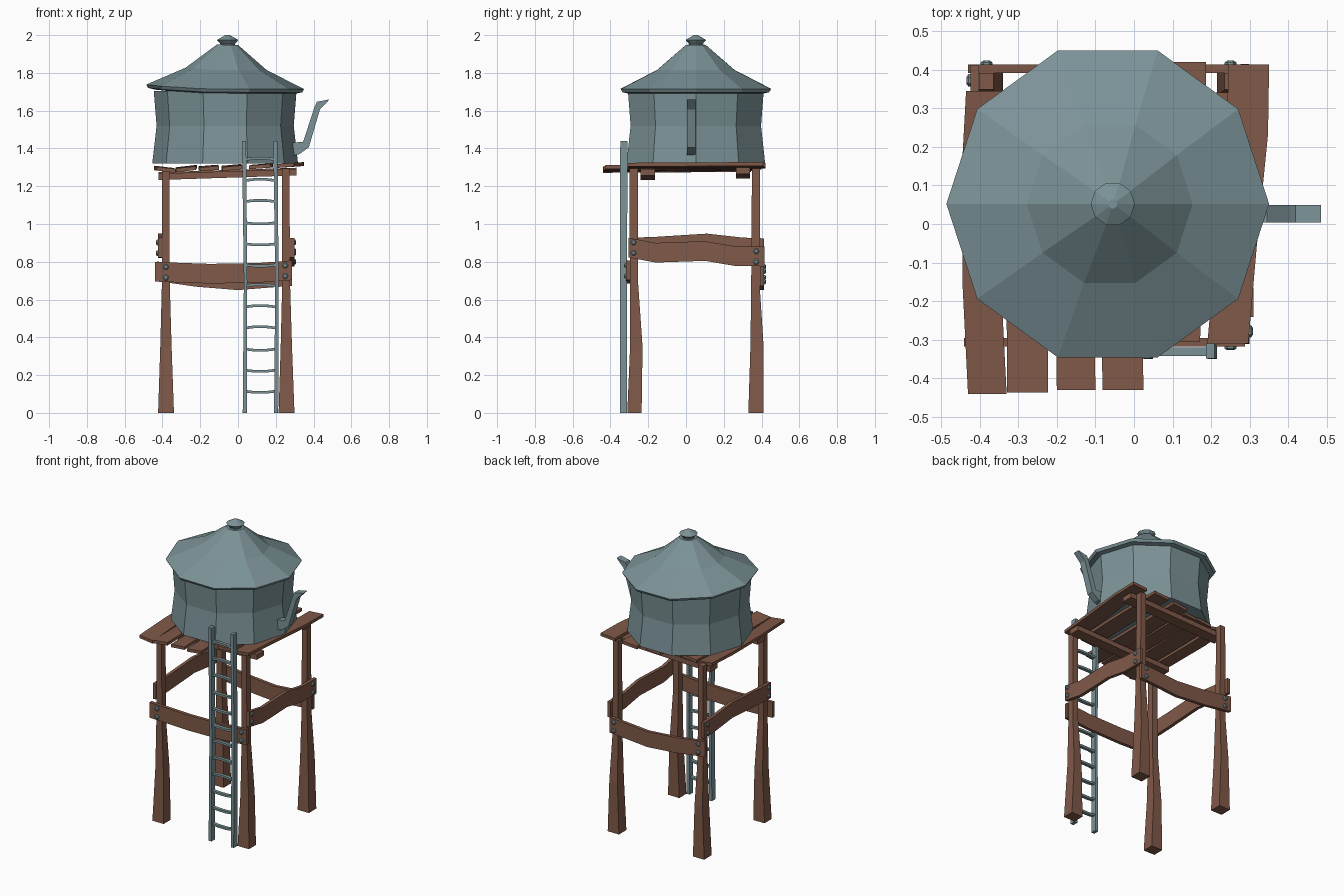
import bpy, bmesh, math, random
from mathutils import Vector as V

if "Cube" in bpy.data.objects:
    bpy.data.objects.remove(bpy.data.objects["Cube"])

random.seed(4)


def material(name, col):
    m = bpy.data.materials.new(name)
    m.diffuse_color = (*col, 1)
    m.use_nodes = True
    m.node_tree.nodes["Principled BSDF"].inputs["Base Color"].default_value = m.diffuse_color
    return m


WOOD = material("brown wood", (0.216, 0.100, 0.065))
METAL = material("blue grey metal", (0.200, 0.290, 0.310))


def skin(name, rings, mat):
    """Flat-shaded closed skin through rings holding equal numbers of points."""
    bm = bmesh.new()
    vs = [[bm.verts.new(p) for p in ring] for ring in rings]
    n = len(vs[0])
    for a, b in zip(vs, vs[1:]):
        for i in range(n):
            j = (i + 1) % n
            bm.faces.new((a[i], a[j], b[j], b[i]))
    bm.faces.new(vs[0])
    bm.faces.new(vs[-1])
    bmesh.ops.recalc_face_normals(bm, faces=bm.faces)
    me = bpy.data.meshes.new(name)
    bm.to_mesh(me)
    bm.free()
    me.materials.append(mat)
    ob = bpy.data.objects.new(name, me)
    bpy.context.collection.objects.link(ob)
    return ob


def beam(name, sections, mat):
    """Four-sided bar through (centre, half side vector, half side vector)."""
    rings = []
    for c, a, b in sections:
        c, a, b = V(c), V(a), V(b)
        rings.append([c - a - b, c + a - b, c + a + b, c - a + b])
    return skin(name, rings, mat)


def lathe(name, profile, mat, tilt=0.0, sides=10):
    """Ten-sided turning from (radius, z, centre x); tilt lifts the left side."""
    rings = []
    for r, z, cx in profile:
        ring = []
        for i in range(sides):
            t = 2 * math.pi * i / sides
            lift = tilt * max(0, -math.cos(t)) ** 2 * r / 0.42
            ring.append((cx + r * math.cos(t), 0.052 + r * math.sin(t), z + lift))
        rings.append(ring)
    return skin(name, rings, mat)


# Tank, conical roof and cap
CX = -0.068
lathe("tank", [(0.386, 1.32, CX), (0.363, 1.52, CX), (0.378, 1.705, CX)], METAL)
lathe("roof", [(0.370, 1.690, CX), (0.408, 1.697, CX), (0.418, 1.714, CX),
               (0.215, 1.815, CX + 0.005), (0.055, 1.948, -0.055)], METAL, tilt=0.024)
lathe("roof_cap", [(0.04, 1.94, -0.055), (0.038, 1.953, -0.055),
                   (0.057, 1.974, -0.055), (0.012, 2.0, -0.055)], METAL)

# Spout on the right side: lower and upper edge points in the xz plane
spout = [((0.28, 1.36), (0.28, 1.43)), ((0.325, 1.37), (0.344, 1.435)),
         ((0.375, 1.406), (0.35, 1.45)), ((0.434, 1.607), (0.405, 1.62)),
         ((0.485, 1.66), (0.418, 1.647))]
skin("spout", [[(l[0], 0.004, l[1]), (u[0], 0.004, u[1]),
                (u[0], 0.049, u[1]), (l[0], 0.049, l[1])] for l, u in spout], METAL)

# Legs: flared feet, narrow tops
front_leg = [(0, -0.273, 0.042, 0.038), (0.35, -0.263, 0.03, 0.033),
             (0.68, -0.275, 0.021, 0.022), (1.295, -0.277, 0.019, 0.022)]
back_leg = [(0, 0.370, 0.042, 0.04), (0.35, 0.376, 0.03, 0.035),
            (0.66, 0.368, 0.021, 0.023), (1.295, 0.370, 0.019, 0.021)]
for side, xb, xt in (("left", -0.381, -0.383), ("right", 0.257, 0.253)):
    for end, leg in (("front", front_leg), ("back", back_leg)):
        beam(f"{end}_{side}_leg",
             [((xb + (xt - xb) * z / 1.3, y, z), (hx, 0, 0), (0, hy, 0))
              for z, y, hx, hy in leg], WOOD)

# Wavy braces bolted around the legs
H = (0, 0, 0.052)
xbrace = {"front": (-0.306, [(-0.44, 0.747), (-0.15, 0.737), (0.1, 0.741), (0.287, 0.755)]),
          "back": (0.402, [(-0.43, 0.750), (-0.22, 0.720), (0.0, 0.702), (0.285, 0.725)])}
for name, (y, pts) in xbrace.items():
    beam(name + "_brace", [((x, y, z), (0, 0.011, 0), H) for x, z in pts], WOOD)
ybrace = {"right": (0.287, [(-0.305, 0.875), (-0.16, 0.848), (0.10, 0.857),
                            (0.26, 0.830), (0.415, 0.828)]),
          "left": (-0.413, [(-0.305, 0.875), (-0.16, 0.880), (0.11, 0.897),
                            (0.30, 0.876), (0.412, 0.872)])}
for name, (x, pts) in ybrace.items():
    beam(name + "_brace", [((x, y, z), (0.011, 0, 0), H) for y, z in pts], WOOD)


def bolt(name, pos, d):
    """Six-sided bolt head facing along d."""
    d, up = V(d), V((0, 0, 1))
    s = d.cross(up)
    rings = []
    for r, h in ((0.016, -0.004), (0.016, 0.005), (0.009, 0.010)):
        rings.append([V(pos) + d * h + r * (s * math.cos(k * math.pi / 3)
                      + up * math.sin(k * math.pi / 3)) for k in range(6)])
    skin(name, rings, METAL)


for dz in (-0.028, 0.028):
    for x, zf, zb in ((-0.382, 0.744, 0.745), (0.25, 0.752, 0.722)):
        bolt("front_bolt", (x, -0.317, zf + dz), (0, -1, 0))
        bolt("back_bolt", (x, 0.413, zb + dz), (0, 1, 0))
    for y, zr, zl in ((-0.278, 0.875, 0.875), (0.372, 0.828, 0.872)):
        bolt("right_bolt", (0.298, y, zr + dz), (1, 0, 0))
        bolt("left_bolt", (-0.424, y, zl + dz), (-1, 0, 0))

# Beams under the deck, rising slightly to the right
for name, y, z in (("front_deck_beam", -0.203, 1.250), ("back_deck_beam", 0.302, 1.257)):
    beam(name, [((-0.42, y, z), (0, 0.038, 0), (0, 0, 0.017)),
                ((0.31, y, z + 0.024), (0, 0.038, 0), (0, 0, 0.017))], WOOD)

# Deck planks: front (x, y, z), back (x, y, z), half width, roll
planks = [((-0.380, -0.440, 1.287), (-0.385, 0.345, 1.292), 0.050, -0.006),
          ((-0.276, -0.436, 1.290), (-0.270, 0.350, 1.297), 0.053, 0.006),
          ((-0.150, -0.430, 1.293), (-0.155, 0.350, 1.300), 0.050, 0.004),
          ((-0.028, -0.430, 1.296), (-0.035, 0.400, 1.303), 0.053, 0.005),
          ((0.115, -0.305, 1.304), (0.130, 0.420, 1.308), 0.056, 0.004),
          ((0.243, -0.310, 1.310), (0.297, 0.413, 1.314), 0.053, 0.004)]
for i, (f, b, w, roll) in enumerate(planks):
    f, b = V(f), V(b)
    secs = []
    for t in (0, 0.35, 0.75, 1):
        c = f.lerp(b, t)
        if 0 < t < 1:
            c.x += random.uniform(-0.006, 0.006) if i else -0.012
        if i == 5 and t == 0.75:
            c.x += 0.014
        secs.append((c, (w, 0, roll), (0, 0, 0.010)))
    beam(f"plank_{i + 1}", secs, WOOD)

# Ladder rails and gently sagging rungs
for name, xb, xt in (("left_ladder_rail", 0.036, 0.032), ("right_ladder_rail", 0.202, 0.198)):
    beam(name, [((xb, -0.331, 0), (0.011, 0, 0), (0, 0.019, 0)),
                ((xb + 0.004, -0.331, 0.7), (0.009, 0, 0), (0, 0.019, 0)),
                ((xt, -0.329, 1.44), (0.011, 0, 0), (0, 0.019, 0))], METAL)
for i in range(12):
    z = 0.115 + i * 0.1115
    s = 0.006 * (-1) ** (i // 3)
    beam(f"ladder_rung_{i + 1}",
         [((x, -0.331, z + dz), (0, 0.011, 0), (0, 0, 0.007))
          for x, dz in ((0.036, 0), (0.085, -s), (0.15, -s), (0.202, 0))], METAL)
